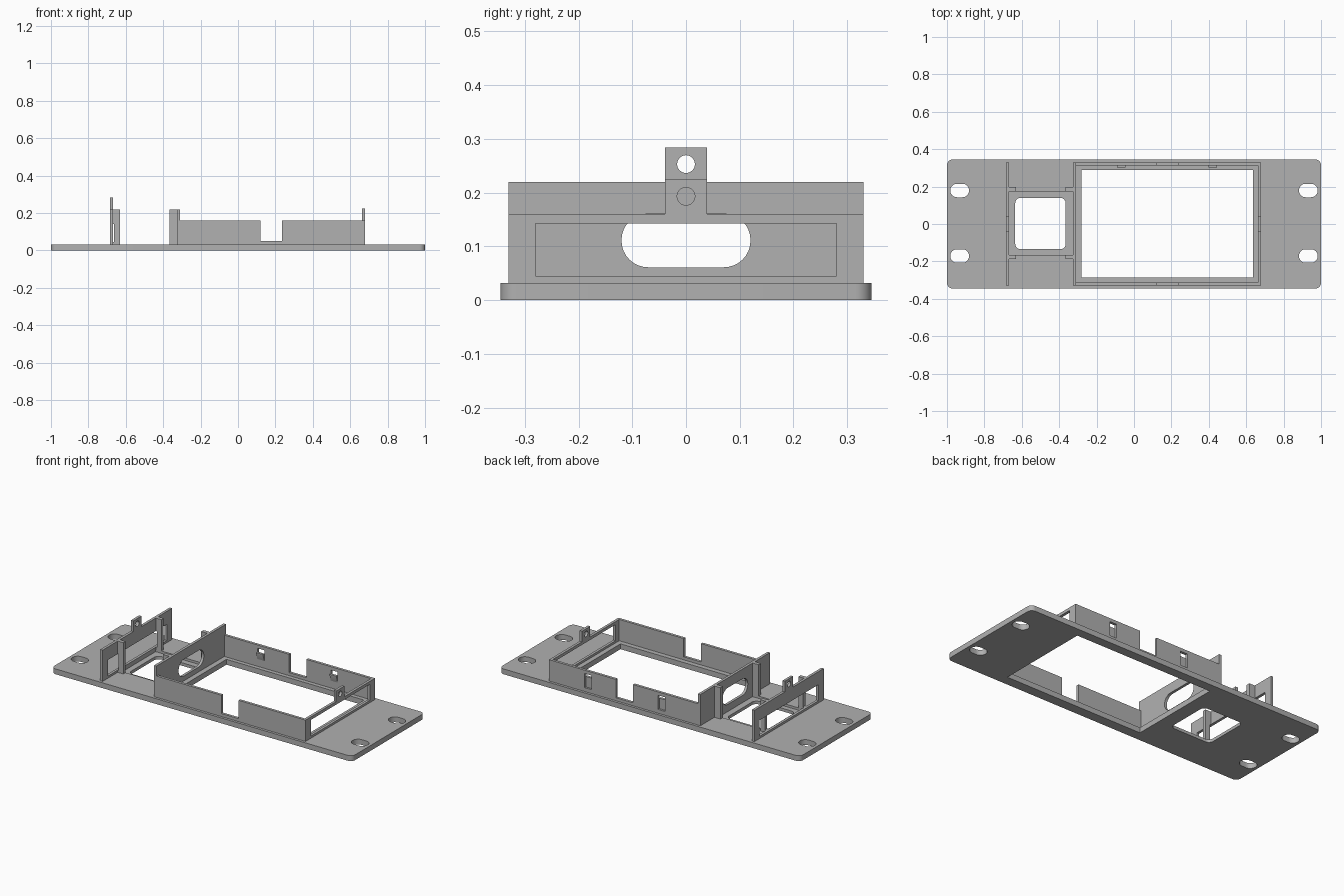
import bpy, bmesh, math
from mathutils import Matrix

cube = bpy.data.objects.get("Cube")
if cube:
    bpy.data.objects.remove(cube, do_unlink=True)

grey = bpy.data.materials.new("light grey plastic")
grey.use_nodes = True
colour = (0.44, 0.44, 0.44, 1)
grey.diffuse_color = colour
grey.node_tree.nodes["Principled BSDF"].inputs["Base Color"].default_value = colour


def finish(name, bm):
    bmesh.ops.recalc_face_normals(bm, faces=bm.faces)
    mesh = bpy.data.meshes.new(name)
    bm.to_mesh(mesh)
    bm.free()
    mesh.materials.append(grey)
    ob = bpy.data.objects.new(name, mesh)
    bpy.context.collection.objects.link(ob)
    return ob


def prism(name, outline, low, high, axis="z"):
    """Extrude a 2D outline along z, or a (y, z) outline along x."""
    bm = bmesh.new()
    place = (lambda p: (p[0], p[1], low)) if axis == "z" else (lambda p: (low, p[0], p[1]))
    face = bm.faces.new([bm.verts.new(place(p)) for p in outline])
    moved = bmesh.ops.extrude_face_region(bm, geom=[face])["geom"]
    shift = (0, 0, high - low) if axis == "z" else (high - low, 0, 0)
    bmesh.ops.translate(bm, vec=shift, verts=[v for v in moved if isinstance(v, bmesh.types.BMVert)])
    return finish(name, bm)


def rounded(u0, u1, v0, v1, r, steps=8):
    corners = [(u1 - r, v1 - r), (u0 + r, v1 - r), (u0 + r, v0 + r), (u1 - r, v0 + r)]
    pts = []
    for q, (u, v) in enumerate(corners):
        for i in range(steps + 1):
            a = math.pi / 2 * (q + i / steps)
            p = (u + r * math.cos(a), v + r * math.sin(a))
            if not pts or math.dist(p, pts[-1]) > 1e-5:
                pts.append(p)
    if math.dist(pts[0], pts[-1]) < 1e-5:
        pts.pop()
    return pts


def box(name, x0, x1, y0, y1, z0, z1):
    return prism(name, [(x0, y0), (x1, y0), (x1, y1), (x0, y1)], z0, z1)


def cut(ob, *cutters):
    for c in cutters:
        c.hide_render = True
        mod = ob.modifiers.new("cut", "BOOLEAN")
        mod.operation, mod.solver, mod.object = "DIFFERENCE", "EXACT", c
        with bpy.context.temp_override(object=ob, active_object=ob):
            bpy.ops.object.modifier_apply(modifier=mod.name)
        bpy.data.objects.remove(c, do_unlink=True)


TOP, WALL, TALL = 0.032, 0.16, 0.22
BASE = TOP - 0.004  # walls sink slightly into the plate
Y = 0.33

# Mounting plate with its openings, socket recess and four slots
plate = prism("mounting_plate", rounded(-1, 1, -0.345, 0.345, 0.03), 0, TOP)
cut(plate,
    box("display_cut", -0.28, 0.635, -0.285, 0.29, -0.1, 0.1),
    box("recess_cut", -0.67, -0.327, -0.165, 0.175, 0.018, 0.1),
    prism("socket_cut", rounded(-0.635, -0.365, -0.135, 0.14, 0.03), -0.1, 0.1))
for sx in (-1, 1):
    for sy in (-1, 1):
        x, y = sx * 0.932, sy * 0.175 + 0.004
        cut(plate, prism("slot_cut", rounded(x - 0.05, x + 0.05, y - 0.036, y + 0.036, 0.0355), -0.1, 0.1))

# Long walls of the display frame, each with a gap
for name, y0, y1 in (("front_wall", -Y, -Y + 0.016), ("back_wall", Y - 0.016, Y)):
    wall = box(name, -0.315, 0.672, y0, y1, BASE, WALL)
    cut(wall, box("gap_cut", 0.12, 0.235, y0 - 0.1, y1 + 0.1, 0.05, 0.3))
    if name == "back_wall":
        for x in (-0.068, 0.42):
            cut(wall,
                box("clip_recess_cut", x - 0.023, x + 0.023, Y - 0.012, Y + 0.1, 0.055, 0.14),
                box("clip_hole_cut", x - 0.023, x + 0.023, Y - 0.1, Y + 0.1, 0.118, 0.14))

# Wedge catches inside the back wall
for x in (-0.068, 0.42):
    inner = Y - 0.016
    prism("catch", [(inner + 0.002, 0.07), (inner - 0.011, 0.11), (inner - 0.011, 0.118),
                    (inner + 0.002, 0.118)], x - 0.023, x + 0.023, "x")


def end_wall(name, x0, x1, top):
    """Windowed end wall carrying a drilled tab."""
    tab = 0.039
    outline = [(-Y, BASE), (Y, BASE), (Y, top), (tab, top), (tab, top + 0.064),
               (-tab, top + 0.064), (-tab, top), (-Y, top)]
    wall = prism(name, outline, x0, x1, "x")
    hole_z = top + 0.033
    cut(wall,
        prism("window_cut", [(-0.28, 0.045), (0.28, 0.045), (0.28, 0.142), (-0.28, 0.142)],
              x0 - 0.1, x1 + 0.1, "x"),
        prism("hole_cut", rounded(-0.0165, 0.0165, hole_z - 0.0165, hole_z + 0.0165, 0.0165),
              x0 - 0.1, x1 + 0.1, "x"))


end_wall("right_end_wall", 0.664, 0.68, WALL)
end_wall("left_end_wall", -0.685, -0.669, TALL)

# Tall dividing wall with an oblong cable hole
divider = box("dividing_wall", -0.327, -0.311, -Y, Y, BASE, TALL)
cut(divider, prism("cable_cut", rounded(-0.12, 0.12, 0.061, 0.161, 0.0495), -0.5, 0, "x"))

# Four guide posts around the socket
for y0, y1 in ((-0.187, -0.165), (0.175, 0.197)):
    outer = box("outer_guide_post", -0.671, -0.632, y0, y1, BASE, TALL)
    cut(outer, box("post_notch_cut", -0.7, -0.662, y0 - 0.1, y1 + 0.1, 0.045, 0.142))
    box("inner_guide_post", -0.367, -0.325, y0, y1, BASE, TALL)

# Keep edges crisp while smoothing the curved cuts
for ob in bpy.context.collection.objects:
    ob.select_set(ob.type == "MESH")
    bpy.context.view_layer.objects.active = ob
bpy.ops.object.shade_smooth_by_angle(angle=math.radians(25))
